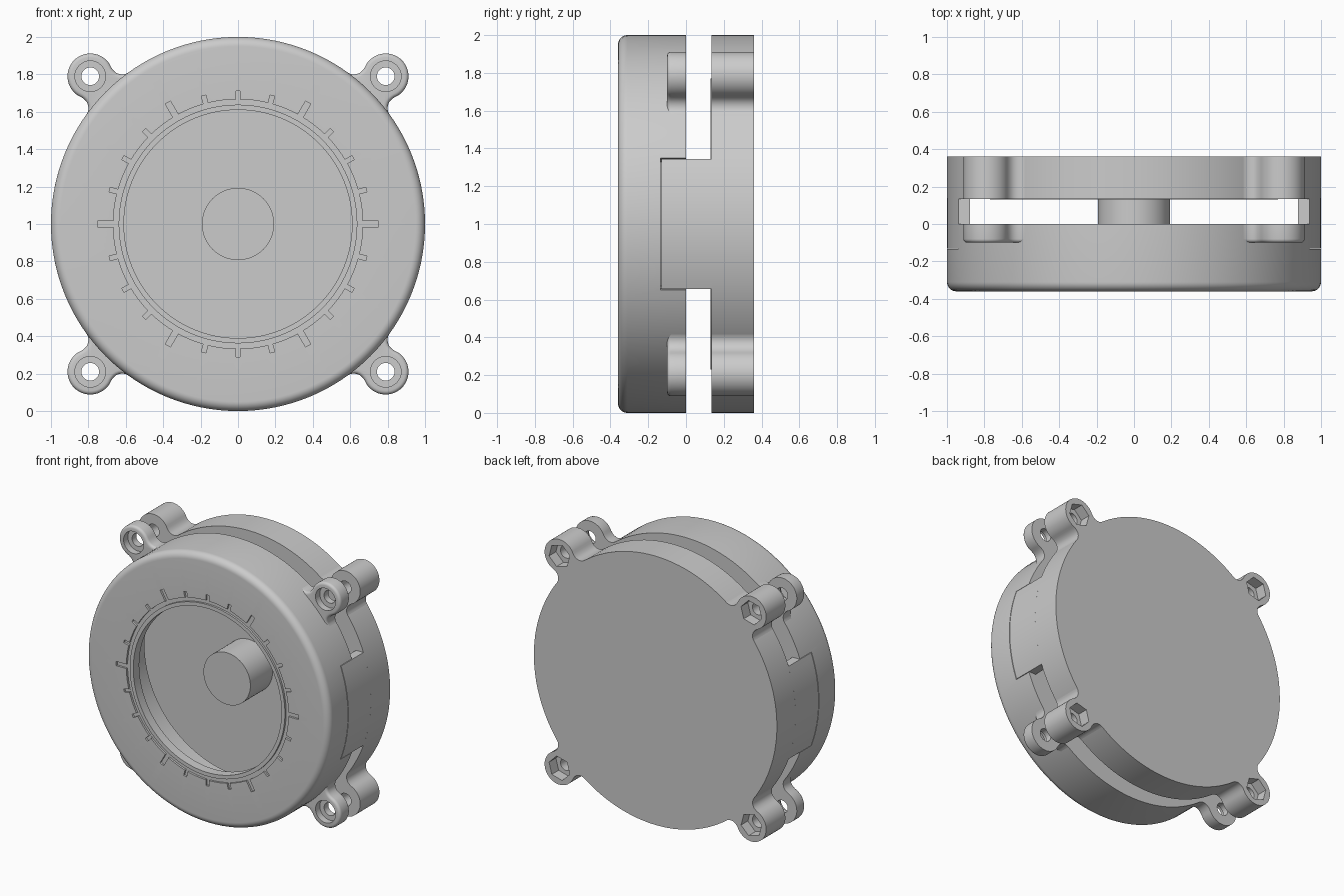
import bpy, bmesh
from math import sin, cos, pi, radians, atan2, sqrt
from mathutils import Vector

if "Cube" in bpy.data.objects:
    bpy.data.objects.remove(bpy.data.objects["Cube"])

CENTRE = Vector((0, 0, 1))


def finish(bm, name):
    bmesh.ops.recalc_face_normals(bm, faces=bm.faces)
    me = bpy.data.meshes.new(name)
    bm.to_mesh(me)
    bm.free()
    ob = bpy.data.objects.new(name, me)
    bpy.context.collection.objects.link(ob)
    return ob


def lathe(name, profile, closed=True, steps=128):
    """Turn (radius, y) points about the y axis of the case."""
    bm = bmesh.new()
    vs = [bm.verts.new((r, y, 1)) for r, y in profile]
    es = [bm.edges.new(p) for p in zip(vs, vs[1:])]
    if closed:
        es.append(bm.edges.new((vs[-1], vs[0])))
    bmesh.ops.spin(bm, geom=vs + es, cent=CENTRE, axis=(0, 1, 0),
                   angle=2 * pi, steps=steps)
    bmesh.ops.remove_doubles(bm, verts=bm.verts, dist=1e-5)
    return finish(bm, name)


def add_stack(bm, levels):
    """Skin a stack of equal-length (x, z) outlines, each at its own y."""
    rings = [[bm.verts.new((x, y, z)) for x, z in o] for o, y in levels]
    n = len(rings[0])
    bm.faces.new(rings[0])
    bm.faces.new(rings[-1][::-1])
    for a, b in zip(rings, rings[1:]):
        for i in range(n):
            j = (i + 1) % n
            bm.faces.new((a[i], b[i], b[j], a[j]))


def add_prism(bm, outline, y0, y1):
    add_stack(bm, [(outline, y0), (outline, y1)])


def ngon(cx, cz, r, n, start=0.0):
    return [(cx + r * cos(start + 2 * pi * i / n),
             cz + r * sin(start + 2 * pi * i / n)) for i in range(n)]


def turned(points, ang):
    """Rotate case-centred points by ang and lift to the case centre."""
    return [(x * cos(ang) - z * sin(ang), 1 + x * sin(ang) + z * cos(ang))
            for x, z in points]


def cut(ob, cutter):
    cutter.hide_render = True
    m = ob.modifiers.new("cut", 'BOOLEAN')
    m.operation, m.solver, m.object = 'DIFFERENCE', 'EXACT', cutter
    bpy.context.view_layer.objects.active = ob
    bpy.ops.object.modifier_apply(modifier=m.name)
    bpy.data.objects.remove(cutter)


def smooth(ob):
    bpy.ops.object.select_all(action='DESELECT')
    ob.select_set(True)
    bpy.context.view_layer.objects.active = ob
    bpy.ops.object.shade_smooth_by_angle(angle=radians(32))


# Front cover: thick ring with window, dial groove and rounded front edge
edge = [(0.95 + 0.05 * sin(t), -0.31 - 0.05 * cos(t))
        for t in [i * pi / 16 for i in range(9)]]
cover = lathe("front_cover", [
    (0.61, -0.29), (0.61, -0.36), (0.638, -0.36), (0.638, -0.345),
    (0.667, -0.345), (0.667, -0.36), *edge, (1, 0), (0.77, 0), (0.77, -0.29)])

# Engraved dial marks, longer every 60 degrees
bm = bmesh.new()
for i in range(24):
    r, w = (0.75, 0.016) if i % 4 == 0 else (0.71, 0.012)
    box = [(0.652, -w), (r, -w), (r, w), (0.652, w)]
    add_prism(bm, turned(box, radians(15 * i)), -0.42, -0.3455)
cut(cover, finish(bm, "mark_cutter"))


def sector(r0, r1, half):
    """Ring segment outline centred on the x axis."""
    arc = [radians(half * (i / 8 - 1)) for i in range(17)]
    return [(r1 * cos(a), r1 * sin(a)) for a in arc] + \
           [(r0 * cos(a), r0 * sin(a)) for a in arc[::-1]]


def tab_outline(r0, r1, h):
    """Ring segment with ends cut level at z = +-h."""
    zs = [h * (i / 8 - 1) for i in range(17)]
    return [(sqrt(r1 * r1 - z * z), z) for z in zs] + \
           [(sqrt(r0 * r0 - z * z), z) for z in zs[::-1]]


# Shallow outer notches in the cover for the side tabs
bm = bmesh.new()
for s in (0, pi):
    add_prism(bm, turned(sector(0.938, 1.1, 20.4), s), -0.135, 0.1)
cut(cover, finish(bm, "notch_cutter"))
smooth(cover)

# Back cover: solid disc with a barely raised inner floor
smooth(lathe("back_cover", [(0, 0.36), (1, 0.36), (1, 0.134), (0.77, 0.134),
                            (0.77, 0.13), (0, 0.13)], closed=False))

# Centre post
smooth(lathe("centre_post", [(0, 0.14), (0.193, 0.14), (0.193, -0.13),
                             (0, -0.13)], closed=False, steps=64))

# Side tabs that slot into the cover notches
for side, s in (("right", 0), ("left", pi)):
    bm = bmesh.new()
    add_prism(bm, turned(tab_outline(0.943, 1.0, 0.345), s), -0.13, 0.14)
    smooth(finish(bm, "tab_" + side))

# Screw lug outline: round end, neck filleted into the body (u on diagonal)
LUG_U, LUG_R, FILLET = 1.117, 0.122, 0.06
FU, FV = 1.046, 0.1695          # fillet centre


def lug(d=0.0):
    """Lug outline, inset by d."""
    meet = atan2(FV, FU - LUG_U)
    side = [(LUG_U + (LUG_R - d) * cos(meet * i / 14),
             (LUG_R - d) * sin(meet * i / 14)) for i in range(1, 15)]
    a0, a1 = meet - pi, atan2(FV, FU) - pi
    side += [(FU + (FILLET + d) * cos(a0 + (a1 - a0) * i / 8),
              FV + (FILLET + d) * sin(a0 + (a1 - a0) * i / 8))
             for i in range(1, 9)]
    side.append((0.93, 0.15))
    return [(LUG_U + LUG_R - d, 0)] + side + [(u, -v) for u, v in side[::-1]]


for i, place in enumerate(("upper_right", "upper_left", "lower_left",
                           "lower_right")):
    ang = radians(45 + 90 * i)
    hx, hz = turned([(LUG_U, 0)], ang)[0]

    # Front lug: rounded front edge, counterbored hole
    bm = bmesh.new()
    levels = [(turned(lug(0.02 * (1 - sin(t))), ang), -0.08 - 0.02 * cos(t))
              for t in [j * pi / 8 for j in range(5)]]
    add_stack(bm, levels + [(turned(lug(), ang), 0)])
    ob = finish(bm, "front_lug_" + place)
    for r, y0, y1 in ((0.082, -0.2, -0.05), (0.047, -0.2, 0.1)):
        bm = bmesh.new()
        add_prism(bm, ngon(hx, hz, r, 32), y0, y1)
        cut(ob, finish(bm, "hole_cutter"))
    smooth(ob)

    # Back lug: hexagonal nut pocket behind a round hole
    bm = bmesh.new()
    add_prism(bm, turned(lug(), ang), 0.134, 0.36)
    ob = finish(bm, "back_lug_" + place)
    for r, n, y0, y1 in ((0.088, 6, 0.28, 0.5), (0.047, 32, 0, 0.5)):
        bm = bmesh.new()
        add_prism(bm, ngon(hx, hz, r, n, ang), y0, y1)
        cut(ob, finish(bm, "hole_cutter"))
    smooth(ob)
